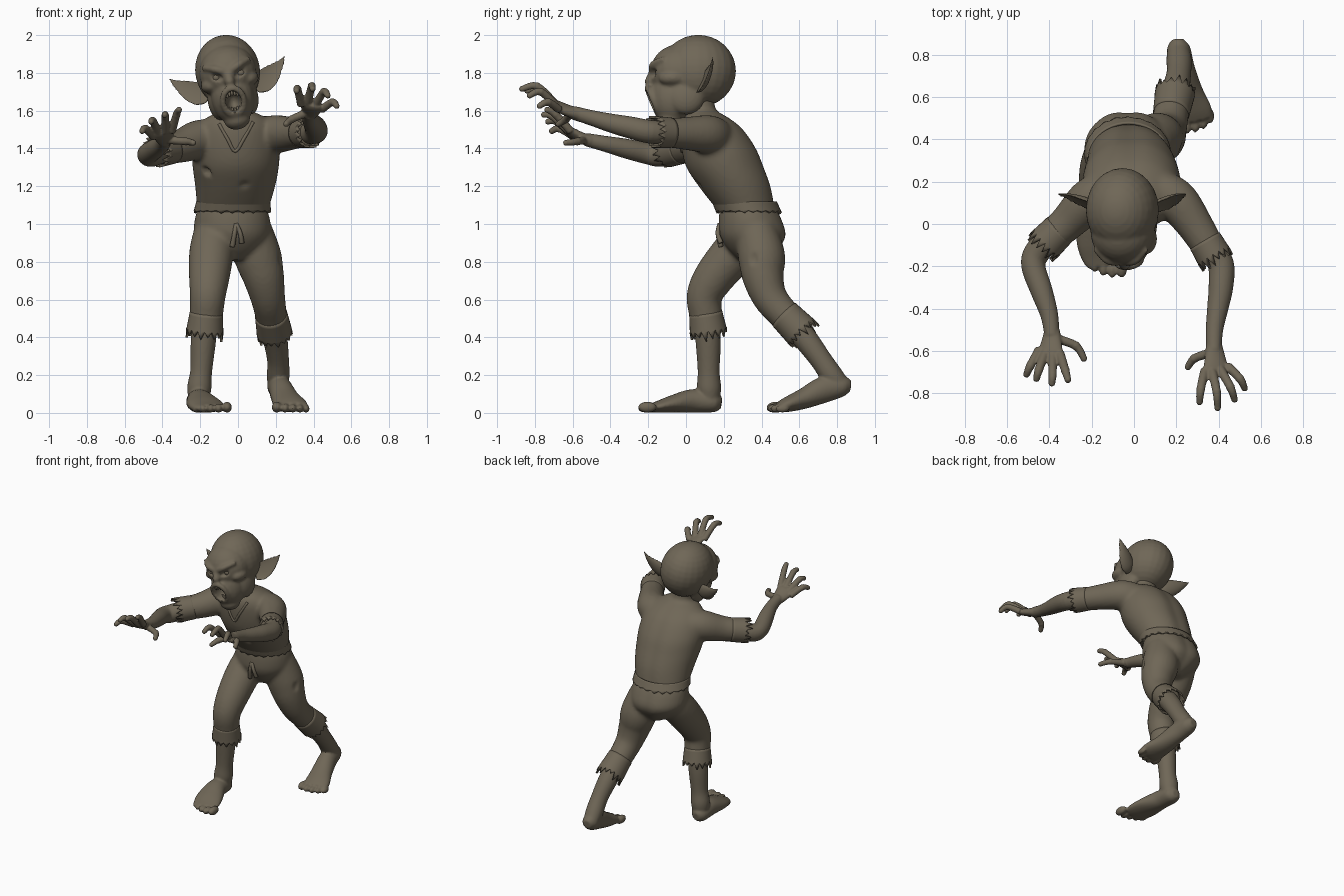
import bpy, bmesh, math, random
from mathutils import Vector, Matrix
random.seed(4)

mat = bpy.data.materials.new("dull olive brown")
mat.diffuse_color = (0.16, 0.135, 0.095, 1)


def spline(pts, sub):
    """Catmull-Rom through (x, y, z, ra, rb) points."""
    p = [list(q) + [q[3]] * (5 - len(q)) for q in pts]
    p = [p[0]] + p + [p[-1]]
    out = []
    for i in range(1, len(p) - 2):
        for s in range(sub):
            t = s / sub
            out.append([0.5 * (2 * b + (c - a) * t + (2 * a - 5 * b + 4 * c - d) * t * t
                               + (3 * b - a - 3 * c + d) * t ** 3)
                        for a, b, c, d in zip(*p[i - 1:i + 3])])
    return out + [p[-1]]


def tube(bm, pts, ref=(1, 0, 0), flat=False, dent=0, groove=0, n=24, sub=5, cap=True, jag=0):
    """Loft of elliptical rings; dent hollows one side, jag tears the last edge."""
    rows = spline(pts, sub)
    pos = [Vector(r[:3]) for r in rows]
    rings = []
    for i, r in enumerate(rows):
        t = (pos[min(i + 1, len(pos) - 1)] - pos[max(i - 1, 0)]).normalized()
        step = t
        if flat:
            t = Vector((0, 0, 1))
        a = Vector(ref)
        a = (a - t * a.dot(t)).normalized()
        b = t.cross(a)
        ring = []
        for k in range(n):
            ang = 2 * math.pi * k / n
            c, s = math.cos(ang), math.sin(ang)
            if dent and s > 0:
                s *= -dent
            g = 1 - groove * math.exp(-((ang - math.pi / 2) / 0.22) ** 2)
            v = pos[i] + a * c * r[3] * g + b * s * r[4] * g
            if jag and i == len(rows) - 1:
                v += step * jag * (random.random() if k % 2 else -0.6)
            ring.append(bm.verts.new(v))
        rings.append(ring)
    for q, w in zip(rings, rings[1:]):
        for k in range(n):
            bm.faces.new((q[k], q[(k + 1) % n], w[(k + 1) % n], w[k]))
    if cap:
        bm.faces.new(rings[0][::-1])
        bm.faces.new(rings[-1])


def ball(bm, c, r, rot=0):
    r = (r, r, r) if isinstance(r, float) else r
    m = Matrix.Translation(c) @ Matrix.Rotation(rot, 4, 'Y') @ Matrix.Diagonal((*r, 1))
    bmesh.ops.create_uvsphere(bm, u_segments=24, v_segments=16, radius=1, matrix=m)


def finish(name, bm, voxel=0, cutter=None, smooth=4, frame=None, shell=0):
    """Turn a bmesh into an object; voxel fuses its overlapping pieces."""
    bmesh.ops.recalc_face_normals(bm, faces=bm.faces)
    me = bpy.data.meshes.new(name)
    bm.to_mesh(me)
    bm.free()
    me.materials.append(mat)
    me.polygons.foreach_set("use_smooth", [True] * len(me.polygons))
    ob = bpy.data.objects.new(name, me)
    bpy.context.collection.objects.link(ob)
    if frame:
        ob.matrix_world = frame

    def fuse():
        m = ob.modifiers.new("fuse", 'REMESH')
        m.mode, m.voxel_size, m.use_smooth_shade = 'VOXEL', voxel, True
    if voxel:
        fuse()
        if cutter:
            m = ob.modifiers.new("cut", 'BOOLEAN')
            m.operation, m.object, m.solver = 'DIFFERENCE', cutter, 'EXACT'
            fuse()
        m = ob.modifiers.new("soften", 'SMOOTH')
        m.factor, m.iterations = 0.5, smooth
    if shell:
        ob.modifiers.new("thickness", 'SOLIDIFY').thickness = shell
    return ob


def cutter(name, bm, frame=None):
    ob = finish(name, bm, frame=frame)
    ob.hide_render = True
    return ob


# Head: local frame tilted sideways
H = Matrix.Translation((-0.055, 0.04, 1.81)) @ Matrix.Rotation(math.radians(-11), 4, 'Y')
bm = bmesh.new()
ball(bm, (0, 0.025, 0), (0.172, 0.2, 0.192))              # skull
ball(bm, (0, -0.08, -0.01), (0.152, 0.15, 0.15))          # forehead
ball(bm, (0, -0.11, -0.14), (0.115, 0.12, 0.15))          # muzzle
ball(bm, (0, -0.125, -0.26), (0.07, 0.065, 0.055))        # chin
tube(bm, [(0, -0.20, 0.02, .02), (0, -0.225, -0.03, .022), (0, -0.232, -0.06, .026),
          (0, -0.222, -0.08, .012)])                      # nose
lip = [(0.055 * math.cos(t), -0.212 - 0.03 * math.sin(t), -0.165 + 0.07 * math.sin(t), .018)
       for t in [i * math.pi / 6 for i in range(13)]]
tube(bm, lip, ref=(0, 1, 0), n=12)
cut = bmesh.new()
ball(cut, (0, -0.225, -0.165), (0.042, 0.1, 0.058))       # open mouth
eyes = bmesh.new()
for s in (1, -1):
    ball(bm, (s * 0.1, -0.11, -0.06), (0.055, 0.075, 0.042))   # cheekbone
    ball(bm, (s * 0.08, -0.04, -0.15), (0.055, 0.1, 0.1))      # jaw
    tube(bm, [(s * 0.015, -0.222, 0.0, .016), (s * 0.065, -0.212, 0.022, .02),
              (s * 0.125, -0.155, 0.042, .014)], ref=(0, 0, 1))  # brow
    ball(cut, (s * 0.068, -0.225, -0.022), (0.04, 0.035, 0.022), -s * 0.35)
    ball(cut, (s * 0.011, -0.25, -0.075), (0.007, 0.02, 0.014))
    ball(cut, (s * 0.15, -0.13, -0.12), (0.035, 0.05, 0.035))  # hollow cheek
    ball(eyes, (s * 0.066, -0.176, -0.022), 0.026)
finish("head", bm, 0.008, cutter("face_cutter", cut, H), 3, H)
finish("eyes", eyes, frame=H)

# Teeth
bm = bmesh.new()
for row in (1, -1):
    for i in range(-2, 3):
        z = -0.165 + row * (0.046 - 0.004 * abs(i))
        ball(bm, (i * 0.014, -0.2 - row * 0.026 + 0.004 * abs(i), z), (0.007, 0.007, 0.015))
finish("teeth", bm, frame=H)

# Ears: hollow pointed leaves
for s, name in ((1, "left_ear"), (-1, "right_ear")):
    bm = bmesh.new()
    tube(bm, [(s * .13, .02, -.1, .045, .03), (s * .17, .035, -.09, .062, .04),
              (s * .22, .06, -.06, .055, .035), (s * .27, .085, -.02, .03, .02),
              (s * .315, .1, .02, .003, .003)],
         ref=(0, 0.35, 1) if s > 0 else (0, -0.35, -1), dent=0.35)
    finish(name, bm, 0.006, smooth=2, frame=H)

# Shirt: torso, neck, shoulders and sleeves
bm = bmesh.new()
tube(bm, [(-.03, .335, 1.05, .18, .145), (-.025, .31, 1.1, .193, .165), (-.015, .262, 1.2, .212, .195),
          (-.012, .212, 1.3, .228, .21), (-.012, .178, 1.4, .232, .202), (-.01, .14, 1.5, .21, .17),
          (-.01, .11, 1.56, .16, .125), (-.01, .09, 1.6, .08, .07)], flat=True, groove=0.07, n=40)
tube(bm, [(0, .12, 1.48, .1), (-.02, .08, 1.57, .085), (-.04, .06, 1.68, .085)])
tube(bm, [(-.12, .16, 1.45, .1), (-.21, .11, 1.445, .105), (-.31, .01, 1.41, .087), (-.415, -.085, 1.39, .076)],
     ref=(0, 0, 1))
tube(bm, [(.11, .16, 1.46, .1), (.2, .11, 1.475, .102), (.29, -.01, 1.48, .086), (.37, -.14, 1.485, .074)],
     ref=(0, 0, 1))
cut = bmesh.new()
ball(cut, (-.17, .075, 1.275), (.034, .022, .03))
ball(cut, (.037, .062, 1.195), (.034, .022, .03))
torso = finish("shirt", bm, 0.012, cutter("shirt_hole_cutter", cut), 5)

# Collar follows the chest surface
bpy.context.view_layer.update()
chest = torso.evaluated_get(bpy.context.evaluated_depsgraph_get())
line = []
for x, z in ((-.1, 1.53), (-.055, 1.45), (-.015, 1.385), (.03, 1.45), (.08, 1.54)):
    hit, loc, _, _ = chest.ray_cast(Vector((x, -1, z)), Vector((0, 1, 0)))
    if hit:
        line.append((*loc, .009))
if len(line) > 1:
    bm = bmesh.new()
    tube(bm, line, ref=(0, 1, 0), n=10)
    finish("collar", bm)

# Trousers
bm = bmesh.new()
tube(bm, [(-.03, .33, 1.09, .18, .15), (-.03, .345, 1.02, .2, .172), (-.03, .358, .94, .2, .18),
          (-.02, .36, .87, .15, .14), (-.01, .36, .81, .07, .08)], flat=True, groove=0.08, n=36)
tube(bm, [(-.12, .35, .97, .11), (-.14, .255, .85, .118), (-.152, .15, .72, .108), (-.16, .098, .62, .095),
          (-.167, .105, .52, .088), (-.174, .115, .44, .088)])
tube(bm, [(.07, .37, .97, .11), (.105, .4, .83, .125), (.135, .408, .72, .11), (.158, .445, .61, .092),
          (.175, .52, .52, .084), (.19, .595, .445, .083)])
cut = bmesh.new()
ball(cut, (.235, .35, .82), (.022, .035, .045))
finish("trousers", bm, 0.011, cutter("trouser_hole_cutter", cut), 5)

# Torn cloth edges
edges = {
    "shirt_hem": [(-.025, .308, 1.12, .196, .172), (-.03, .332, 1.065, .205, .174)],
    "right_sleeve_edge": [(-.35, -.025, 1.4, .082), (-.425, -.1, 1.386, .087)],
    "left_sleeve_edge": [(.335, -.08, 1.483, .08), (.385, -.165, 1.487, .085)],
    "right_trouser_cuff": [(-.167, .104, .53, .088), (-.177, .12, .42, .1)],
    "left_trouser_cuff": [(.175, .52, .52, .086), (.194, .62, .42, .095)],
}
for name, pts in edges.items():
    bm = bmesh.new()
    hem = name == "shirt_hem"
    tube(bm, pts, ref=(1, 0, 0) if "sleeve" not in name else (0, 0, 1), flat=hem, cap=False,
         n=44 if hem else 32, jag=0.012 if hem else 0.035)
    finish(name, bm, shell=0.012)

# Drawstring knot
bm = bmesh.new()
for x, z in ((-.03, .88), (.02, .9)):
    tube(bm, [(-.01, .178, 1.0, .012), (x * .6, .168, .95, .012), (x, .185, z, .014)], n=10)
finish("drawstring", bm)


# Forearms and clawing hands
def arm(name, fore, palm, ref, fingers):
    bm = bmesh.new()
    tube(bm, fore, ref=(0, 0, 1))
    tube(bm, palm, ref=ref)
    for f in fingers:
        tube(bm, [(*p, r) for p, r in zip(f, (.022, .02, .016))], ref=(1, .3, 0), n=14)
        ball(bm, f[1], .0215)
        ball(bm, f[2], .0165)
    finish(name, bm, 0.006, smooth=3)


arm("right_forearm_and_hand",
    [(-.38, -.05, 1.395, .06), (-.455, -.13, 1.365, .062), (-.475, -.2, 1.372, .057), (-.435, -.32, 1.4, .052),
     (-.4, -.43, 1.425, .042), (-.387, -.53, 1.447, .035)],
    [(-.385, -.5, 1.437, .036, .033), (-.39, -.55, 1.455, .048, .027), (-.395, -.605, 1.482, .06, .024),
     (-.397, -.628, 1.492, .05, .014)], (1, 0, .3),
    [((-.35, -.61, 1.49), (-.325, -.69, 1.58), (-.312, -.735, 1.605)),
     ((-.385, -.62, 1.49), (-.385, -.71, 1.572), (-.388, -.752, 1.578)),
     ((-.42, -.61, 1.48), (-.45, -.69, 1.545), (-.46, -.73, 1.542)),
     ((-.445, -.59, 1.46), (-.49, -.67, 1.505), (-.507, -.71, 1.492)),
     ((-.37, -.54, 1.445), (-.275, -.575, 1.437), (-.237, -.635, 1.43))])
arm("left_forearm_and_hand",
    [(.36, -.1, 1.485, .06), (.41, -.19, 1.488, .062), (.41, -.3, 1.512, .058), (.395, -.4, 1.535, .05),
     (.38, -.5, 1.562, .041), (.377, -.6, 1.59, .036)],
    [(.377, -.56, 1.578, .036, .034), (.383, -.625, 1.6, .05, .028), (.388, -.685, 1.625, .062, .024),
     (.39, -.71, 1.637, .05, .014)], (1, 0, -.35),
    [((.335, -.69, 1.63), (.315, -.78, 1.715), (.31, -.84, 1.705)),
     ((.37, -.7, 1.645), (.39, -.79, 1.73), (.395, -.868, 1.715)),
     ((.41, -.69, 1.63), (.455, -.77, 1.7), (.475, -.828, 1.68)),
     ((.44, -.67, 1.605), (.5, -.73, 1.645), (.522, -.775, 1.625)),
     ((.355, -.61, 1.585), (.285, -.635, 1.555), (.255, -.675, 1.53))])


# Lower legs and bare feet
def leg(name, shin, foot, toes):
    bm = bmesh.new()
    tube(bm, shin)
    tube(bm, foot)
    for (x, y), r in zip(toes, (.029, .024, .023, .022, .021)):
        ball(bm, (x, y, r + .001), (r * .9, r * 1.7, r))
    finish(name, bm, 0.008, smooth=3)


leg("right_lower_leg",
    [(-.173, .11, .5, .07), (-.185, .118, .36, .066), (-.195, .12, .22, .058), (-.205, .122, .13, .064),
     (-.208, .125, .05, .05)],
    [(-.212, .188, .05, .025, .03), (-.213, .15, .055, .058, .052), (-.205, .04, .064, .068, .062),
     (-.182, -.07, .048, .092, .046), (-.155, -.15, .032, .092, .03), (-.142, -.19, .026, .075, .022)],
    [(-.058, -.205), (-.103, -.215), (-.145, -.207), (-.185, -.19), (-.222, -.165)])
leg("left_lower_leg",
    [(.185, .57, .465, .068), (.2, .645, .375, .064), (.212, .715, .28, .058), (.213, .77, .2, .06),
     (.21, .81, .15, .055)],
    [(.206, .872, .14, .028, .03), (.21, .83, .142, .055, .055), (.225, .735, .125, .062, .07),
     (.25, .625, .076, .075, .055), (.277, .535, .044, .09, .04), (.288, .49, .03, .085, .027)],
    [(.205, .475), (.25, .465), (.29, .47), (.328, .485), (.36, .51)])
